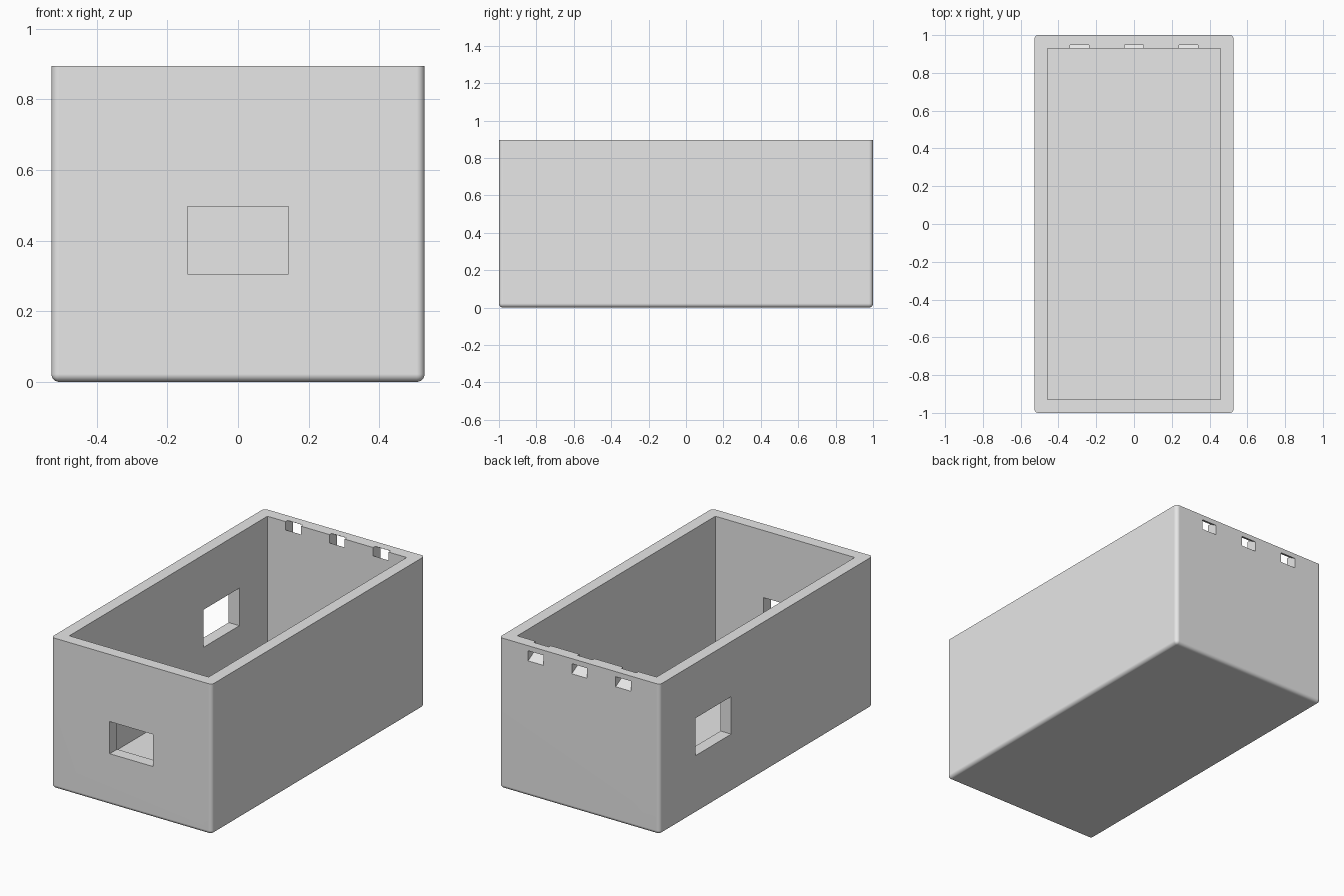
import bpy
import bmesh

HALF_X, HALF_Y, HEIGHT = 0.528, 1.0, 0.895
WALL, FLOOR, ROUND = 0.07, 0.045, 0.022

cube = bpy.data.objects.get("Cube")
if cube:
    bpy.data.objects.remove(cube, do_unlink=True)

grey = bpy.data.materials.new("light grey plastic")
grey.use_nodes = True
grey.diffuse_color = (0.8, 0.8, 0.8, 1)
grey.node_tree.nodes["Principled BSDF"].inputs["Base Color"].default_value = (0.8, 0.8, 0.8, 1)


def add_object(name, bm):
    bmesh.ops.recalc_face_normals(bm, faces=bm.faces)
    mesh = bpy.data.meshes.new(name)
    bm.to_mesh(mesh)
    bm.free()
    mesh.materials.append(grey)
    obj = bpy.data.objects.new(name, mesh)
    bpy.context.collection.objects.link(obj)
    return obj


def prism(profile, x0, x1):
    """Extrude a (y, z) outline along x."""
    bm = bmesh.new()
    face = bm.faces.new([bm.verts.new((x0, y, z)) for y, z in profile])
    moved = bmesh.ops.extrude_face_region(bm, geom=[face])["geom"]
    verts = [v for v in moved if isinstance(v, bmesh.types.BMVert)]
    bmesh.ops.translate(bm, verts=verts, vec=(x1 - x0, 0, 0))
    return bm


def block(x0, x1, y0, y1, z0, z1):
    return prism([(y0, z0), (y1, z0), (y1, z1), (y0, z1)], x0, x1)


# Outer shell: rounded bottom and upright edges, sharp rim
bm = block(-HALF_X, HALF_X, -HALF_Y, HALF_Y, 0, HEIGHT)
edges = [e for e in bm.edges if min(v.co.z for v in e.verts) < 0.1]
bmesh.ops.bevel(bm, geom=edges, offset=ROUND, segments=6, profile=0.5, affect='EDGES')
box = add_object("open_box", bm)

# Cavity, front window and side window
inner_x, inner_y = HALF_X - WALL, HALF_Y - WALL
cutters = [
    add_object("cavity_cutter", block(-inner_x, inner_x, -inner_y, inner_y, FLOOR, 1.2)),
    add_object("front_window_cutter", block(-0.143, 0.143, -1.1, -0.85, 0.305, 0.496)),
    add_object("side_window_cutter", block(-0.65, -0.4, 0.33, 0.667, 0.345, 0.568)),
]

# Three slots through the back wall, rising towards the inside
SLOPE, SLOT_LOW, SLOT_HIGH = 0.58, 0.805, 0.865
y_in, y_out = 0.88, 1.05
rise = [(1 - y) * SLOPE for y in (y_in, y_out)]
slot_profile = [(y_in, SLOT_LOW + rise[0]), (y_out, SLOT_LOW + rise[1]),
                (y_out, SLOT_HIGH + rise[1]), (y_in, SLOT_HIGH + rise[0])]
for i in (-1, 0, 1):
    x = i * 0.288
    cutters.append(add_object("slot_cutter", prism(slot_profile, x - 0.05, x + 0.05)))

# Cut the openings, then drop the cutters
bpy.ops.object.select_all(action='DESELECT')
box.select_set(True)
bpy.context.view_layer.objects.active = box
for cutter in cutters:
    cutter.hide_render = True
    mod = box.modifiers.new("cut", 'BOOLEAN')
    mod.operation = 'DIFFERENCE'
    mod.solver = 'EXACT'
    mod.object = cutter
    bpy.ops.object.modifier_apply(modifier=mod.name)
    bpy.data.objects.remove(cutter, do_unlink=True)

# Smooth rounds with flat walls
bpy.ops.object.shade_smooth_by_angle()
weighted = box.modifiers.new("flat walls", 'WEIGHTED_NORMAL')
weighted.keep_sharp = True
